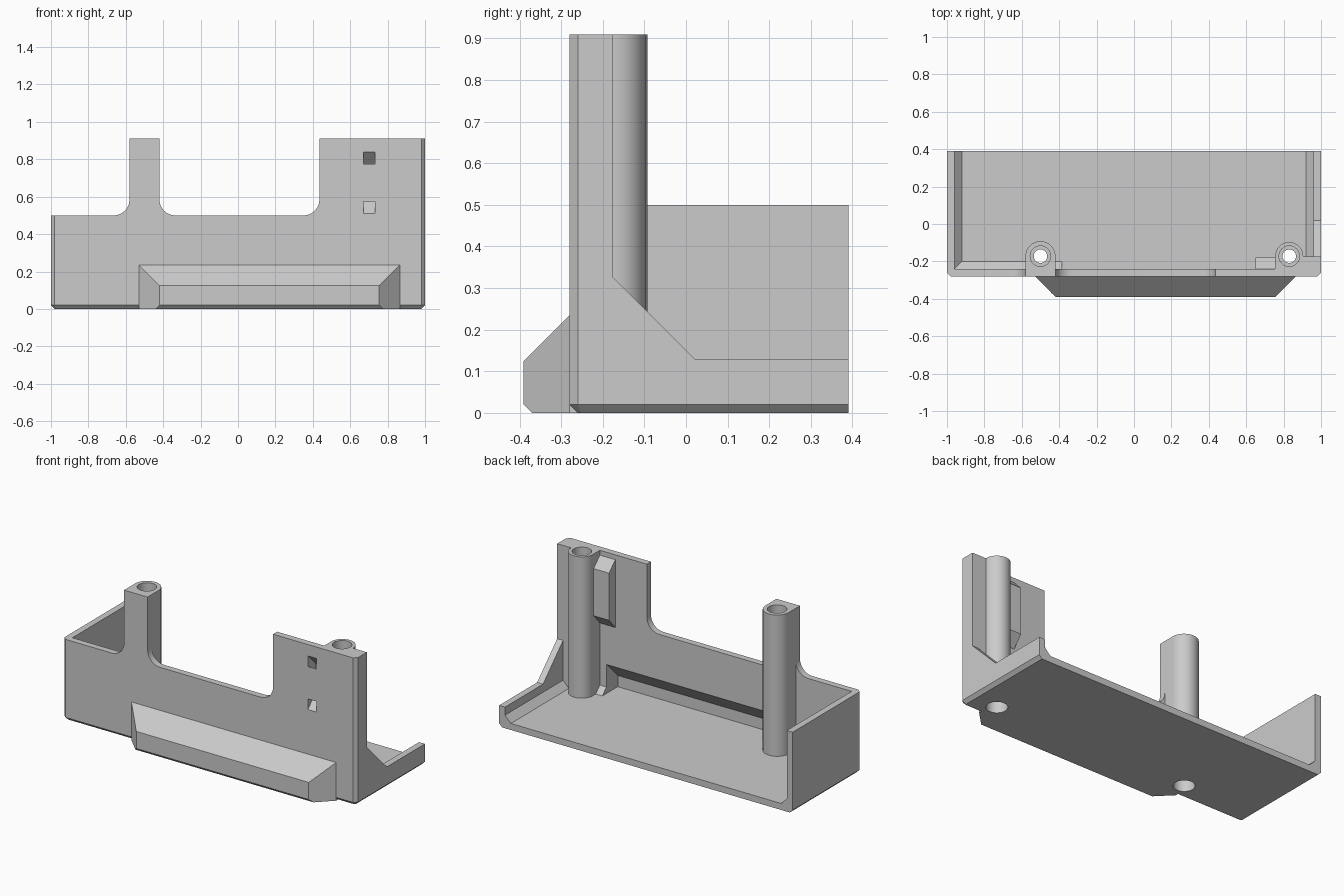
import bpy, bmesh
from math import sin, cos, pi, radians

if "Cube" in bpy.data.objects:
    bpy.data.objects.remove(bpy.data.objects["Cube"])


def loft(name, rings):
    """Closed solid through rings of equal point count."""
    bm = bmesh.new()
    loops = [[bm.verts.new(p) for p in r] for r in rings]
    n = len(loops[0])
    for a, b in zip(loops, loops[1:]):
        for i in range(n):
            j = (i + 1) % n
            bm.faces.new((a[i], a[j], b[j], b[i]))
    bm.faces.new(loops[0])
    bm.faces.new(loops[-1])
    bmesh.ops.recalc_face_normals(bm, faces=bm.faces)
    me = bpy.data.meshes.new(name)
    bm.to_mesh(me)
    bm.free()
    ob = bpy.data.objects.new(name, me)
    bpy.context.collection.objects.link(ob)
    return ob


def prism(name, pts, axis, lo, hi):
    """Extrude a 2D profile along the x, y or z axis."""
    put = {'x': lambda p, t: (t, p[0], p[1]),
           'y': lambda p, t: (p[0], t, p[1]),
           'z': lambda p, t: (p[0], p[1], t)}[axis]
    return loft(name, [[put(p, t) for p in pts] for t in (lo, hi)])


def arc(cx, cy, r, a0, a1, n=12):
    angs = [radians(a0 + (a1 - a0) * i / n) for i in range(n + 1)]
    return [(cx + r * cos(a), cy + r * sin(a)) for a in angs]


def rect(x0, x1, y0, y1):
    return [(x0, y0), (x1, y0), (x1, y1), (x0, y1)]


def combine(target, tool, op):
    """Boolean the tool into the target, then discard the tool."""
    tool.hide_render = True
    m = target.modifiers.new(op, 'BOOLEAN')
    m.operation, m.solver, m.object = op, 'EXACT', tool
    bpy.context.view_layer.objects.active = target
    bpy.ops.object.modifier_apply(modifier=m.name)
    bpy.data.objects.remove(tool)


def cut(tool):
    combine(body, tool, 'DIFFERENCE')


def add(tool):
    combine(body, tool, 'UNION')


# Outer block with chamfered front corners and lower edges
def plan(d, z):
    k = 0.41 * d
    return [(x, y, z) for x, y in (
        (-1 + d, .39), (-1 + d, -.26 + k), (-.98 + k, -.28 + d),
        (.98 - k, -.28 + d), (1 - d, -.26 + k), (1 - d, .39))]


body = loft("enclosure_tray", [plan(.02, 0), plan(0, .02), plan(0, .91)])

# Front bulge, sloping on top and both ends
def bulge_ring(y, inset, z0):
    return [(x, y, z) for x, z in rect(-.53 + inset, .865 - inset, z0, .235 - inset)]


add(loft("front_bulge", [bulge_ring(-.25, 0, 0), bulge_ring(-.28, 0, 0),
                         bulge_ring(-.37, .09, 0), bulge_ring(-.39, .11, .02)]))

# Interior, leaving a sloped fillet along the floor edge
cut(loft("interior", [[(x, y, z) for x, y in rect(-w, w, f, .6)]
                      for w, f, z in ((.92, -.20, .04), (.96, -.24, .08), (.96, -.24, 1))]))

# Front skyline: two openings with rounded lower corners
R, Z = .085, .5
cut(prism("left_opening", [(-1.1, 1), (-1.1, Z)]
          + arc(-.58 - R, Z + R, R, -90, 0) + [(-.58, 1)], 'y', -.6, .6))
cut(prism("middle_opening", [(-.42, 1)] + arc(-.42 + R, Z + R, R, 180, 270)
          + arc(.435 - R, Z + R, R, 270, 360) + [(.435, 1)], 'y', -.6, .6))

# Right wall steps down to a low rim
cut(prism("right_opening", [(-.175, 1), (-.175, .325), (.02, .13), (.6, .13), (.6, 1)],
          'x', .6, 1.1))

# Hollow behind the bulge
cut(prism("bulge_hollow", [(-.19, .04), (-.19, .219), (-.24, .219), (-.35, .109), (-.35, .04)],
          'x', -.385, .71))

# Screw posts joined to the front wall, and the right corner fill
POSTS = (-.5, .83)
PY, PR = -.172, .077
for px in POSTS:
    r = .08 if px < 0 else .075
    add(prism("screw_post", [(px - r, -.26), (px + r, -.26)]
              + arc(px, PY, r, 0, 180, 32), 'z', .03, .91))
add(prism("corner_fill", rect(.85, .98, -.26, -.175), 'z', .03, .91))

# Tie boss behind the right tower with its looped channel
add(prism("tie_boss", [(-.26, .44), (-.18, .53), (-.18, .82), (-.26, .90)], 'x', .65, .78))
cut(prism("tie_channel", [(-.3, .51), (-.28, .51), (-.205, .585), (-.205, .765),
                          (-.28, .84), (-.3, .84), (-.3, .775), (-.28, .775),
                          (-.245, .74), (-.245, .61), (-.28, .575), (-.3, .575)],
          'x', .672, .732))

# Stepped screw holes
for px in POSTS:
    for r, z0, z1 in ((.036, -.1, 1), (.055, .82, 1), (.06, -.1, .12)):
        cut(prism("screw_hole", arc(px, PY, r, 0, 348.75, 31), 'z', z0, z1))

# Smooth the round parts, keep the edges sharp
bpy.ops.object.select_all(action='DESELECT')
body.select_set(True)
bpy.context.view_layer.objects.active = body
bpy.ops.object.shade_smooth_by_angle(angle=radians(25))
